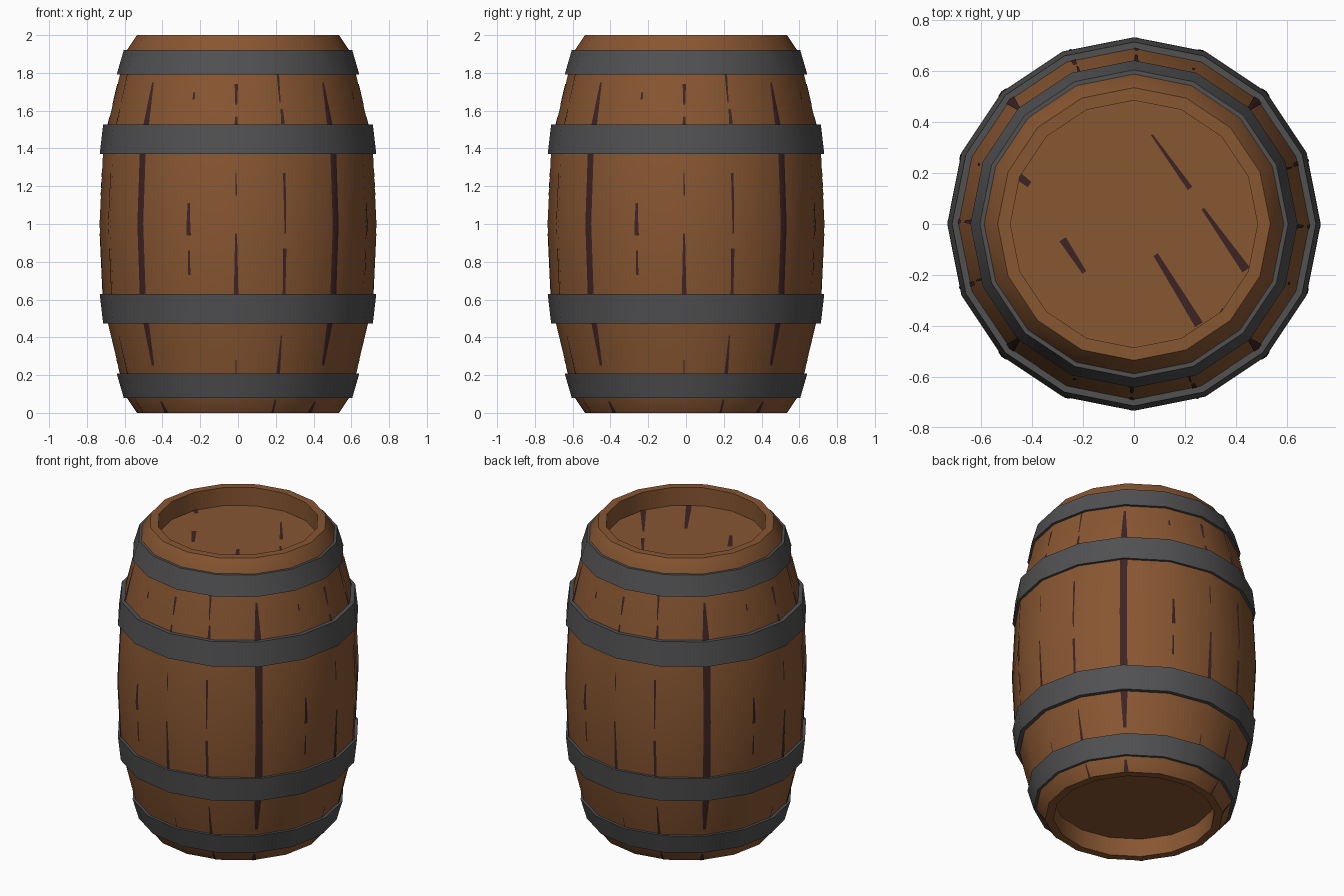
import bpy, bmesh, math

if "Cube" in bpy.data.objects:
    bpy.data.objects.remove(bpy.data.objects["Cube"])

SIDES = 16


def material(name, color):
    m = bpy.data.materials.new(name)
    m.diffuse_color = (*color, 1)
    m.use_nodes = True
    m.node_tree.nodes["Principled BSDF"].inputs["Base Color"].default_value = m.diffuse_color
    return m


WOOD = material("brown wood", (0.245, 0.093, 0.031))
IRON = material("dark grey iron", (0.082, 0.082, 0.086))
CRACK = material("dark crack", (0.048, 0.017, 0.018))


def finish(bm, name, mat, fix_normals=True):
    if fix_normals:
        bmesh.ops.recalc_face_normals(bm, faces=bm.faces[:])
    me = bpy.data.meshes.new(name)
    bm.to_mesh(me)
    bm.free()
    me.materials.append(mat)
    ob = bpy.data.objects.new(name, me)
    bpy.context.collection.objects.link(ob)
    bpy.context.view_layer.objects.active = ob
    bpy.ops.object.select_all(action='DESELECT')
    ob.select_set(True)
    bpy.ops.object.shade_smooth_by_angle(angle=math.radians(30))
    return ob


def lathe(name, profile, mat, closed):
    """Spin (radius, z) points; closed joins last to first, else caps both ends."""
    bm = bmesh.new()
    rings = [[bm.verts.new((r * math.cos(t), r * math.sin(t), z))
              for t in (2 * math.pi * k / SIDES for k in range(SIDES))]
             for r, z in profile]
    pairs = list(zip(rings, rings[1:]))
    if closed:
        pairs.append((rings[-1], rings[0]))
    else:
        bm.faces.new(rings[0])
        bm.faces.new(rings[-1])
    for a, b in pairs:
        for k in range(SIDES):
            n = (k + 1) % SIDES
            bm.faces.new((a[k], a[n], b[n], b[k]))
    return finish(bm, name, mat)


# Barrel body: bulging staves with recessed lids at both ends
half = [(0.535, 0.0), (0.588, 0.08), (0.625, 0.21), (0.69, 0.48), (0.715, 0.63)]
stave = half + [(0.733, 1.0)] + [(r, 2 - z) for r, z in reversed(half)]
RIM, DEPTH = 0.485, 0.12
lathe("barrel_body", [(RIM, DEPTH), (RIM, 0)] + stave + [(RIM, 2), (RIM, 2 - DEPTH)],
      WOOD, False)

# Iron hoops, mirrored top to bottom: (lower z, lower radius, upper z, upper radius)
for label, z0, r0, z1, r1 in (("end", 1.792, 0.642, 1.92, 0.605),
                              ("middle", 1.37, 0.732, 1.527, 0.714)):
    ring = [(r0, z0), (r1, z1), (r1 - 0.04, z1), (r0 - 0.04, z0)]
    lathe("upper_%s_hoop" % label, ring, IRON, True)
    lathe("lower_%s_hoop" % label, [(r, 2 - z) for r, z in ring], IRON, True)


def stave_radius(z):
    for (ra, za), (rb, zb) in zip(stave, stave[1:]):
        if za <= z <= zb:
            return ra + (rb - ra) * (z - za) / (zb - za)


def surface_point(angle, z):
    step = 2 * math.pi / SIDES
    flat = math.cos(step / 2) / math.cos(angle % step - step / 2)
    r = stave_radius(z) * flat + 0.003
    return (r * math.cos(angle), r * math.sin(angle), z)


# Cracks in the staves, repeated every quarter turn:
# (degrees from front, z bottom, z top, width bottom, width top)
cracks = [
    (-0.8, 0.63, 0.95, .024, .010), (-0.8, 1.15, 1.27, .008, .006),
    (-0.8, 1.52, 1.57, .018, .012), (-0.8, 1.63, 1.74, .010, .018),
    (-1.0, 0.21, 0.28, .006, .006),
    (20, 0.63, 0.87, .014, .018), (20, 0.95, 1.27, .008, .014),
    (20.3, 1.53, 1.61, .020, .012), (19.8, 1.64, 1.80, .006, .014),
    (20, 0.20, 0.41, .020, .006), (20, 0.0, 0.07, .014, .008),
    (45, 0.62, 1.38, .044, .044), (45, 1.52, 1.75, .042, .012),
    (45, 0.25, 0.49, .018, .044), (45, 0.0, 0.06, .030, .012),
    (69, 0.94, 1.11, .024, .012), (69, 0.73, 0.86, .012, .010),
    (69, 1.66, 1.70, .012, .008),
]
bm = bmesh.new()
for quarter in range(4):
    for deg, z0, z1, w0, w1 in cracks:
        mid = math.radians(deg - 90 + 90 * quarter)
        zs = sorted([z0, z1] + [z for _, z in stave if z0 < z < z1])
        rows = []
        for z in zs:
            w = w0 + (w1 - w0) * (z - z0) / (z1 - z0)
            d = w / 2 / stave_radius(z)
            rows.append([bm.verts.new(surface_point(mid + s * d, z)) for s in (-1, 0, 1)])
        for a, b in zip(rows, rows[1:]):
            for j in range(2):
                bm.faces.new((a[j], a[j + 1], b[j + 1], b[j]))
finish(bm, "stave_cracks", CRACK, False)

# Cracks across the top lid: (x0, y0, x1, y1, start width, end width)
lid = [(0.07, 0.35, 0.22, 0.14, .008, .022), (0.27, 0.06, 0.44, -0.18, .012, .035),
       (-0.28, -0.06, -0.195, -0.19, .030, .018), (0.085, -0.12, 0.255, -0.395, .020, .035),
       (-0.385, 0.375, -0.345, 0.34, .030, .022), (-0.45, 0.185, -0.41, 0.155, .030, .025),
       (0.34, -0.34, 0.38, -0.365, .025, .025)]
bm = bmesh.new()
z = 2 - DEPTH + 0.003
for x0, y0, x1, y1, w0, w1 in lid:
    length = math.hypot(x1 - x0, y1 - y0)
    nx, ny = -(y1 - y0) / length / 2, (x1 - x0) / length / 2
    bm.faces.new([bm.verts.new(p) for p in (
        (x0 - nx * w0, y0 - ny * w0, z), (x1 - nx * w1, y1 - ny * w1, z),
        (x1 + nx * w1, y1 + ny * w1, z), (x0 + nx * w0, y0 + ny * w0, z))])
finish(bm, "lid_cracks", CRACK, False)
